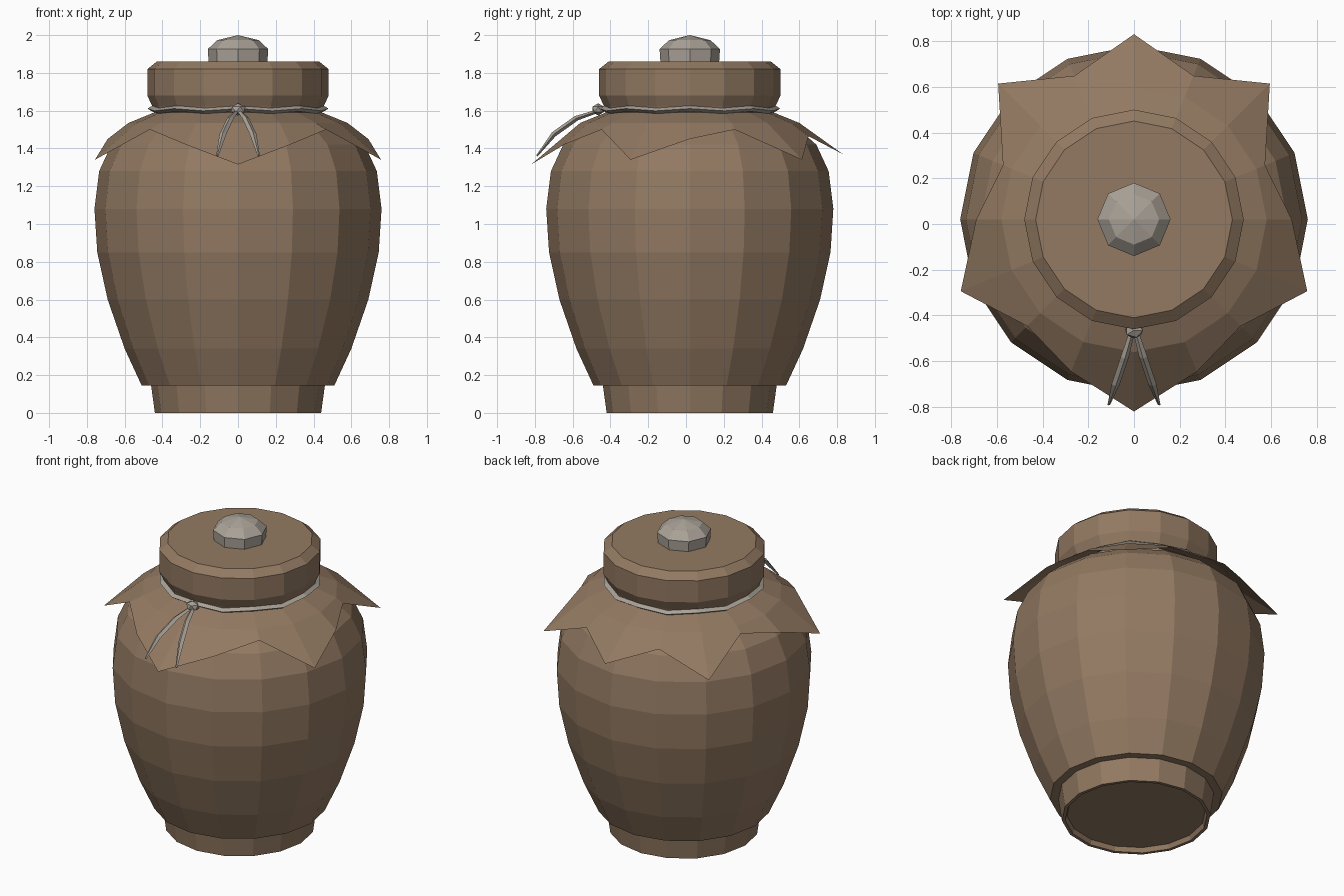
import bpy, bmesh, math
from mathutils import Vector

cube = bpy.data.objects.get("Cube")
if cube:
    bpy.data.objects.remove(cube, do_unlink=True)

CY = 0.02  # the jar axis sits a little behind the origin
SIDES = 16


def material(name, rgb):
    m = bpy.data.materials.new(name)
    m.use_nodes = True
    m.diffuse_color = (*rgb, 1)
    m.node_tree.nodes["Principled BSDF"].inputs["Base Color"].default_value = (*rgb, 1)
    return m


clay = material("brown clay", (0.29, 0.193, 0.122))
grey = material("warm grey", (0.40, 0.36, 0.31))


def ring(r, z, n=SIDES):
    return [Vector((r * math.cos(a), CY + r * math.sin(a), z))
            for a in (math.tau * i / n for i in range(n))]


def loft(name, rings, mat, cap_start=False, cap_end=False, closed=False):
    """Skin a list of equal point rings."""
    bm = bmesh.new()
    loops = [[bm.verts.new(p) for p in pts] for pts in rings]
    n = len(loops[0])
    pairs = list(zip(loops, loops[1:]))
    if closed:
        pairs.append((loops[-1], loops[0]))
    for a, b in pairs:
        for i in range(n):
            j = (i + 1) % n
            bm.faces.new((a[i], a[j], b[j], b[i]))
    if cap_start:
        bm.faces.new(loops[0][::-1])
    if cap_end:
        bm.faces.new(loops[-1])
    bmesh.ops.remove_doubles(bm, verts=bm.verts, dist=0.0005)
    bmesh.ops.recalc_face_normals(bm, faces=bm.faces)
    mesh = bpy.data.meshes.new(name)
    bm.to_mesh(mesh)
    bm.free()
    mesh.materials.append(mat)
    obj = bpy.data.objects.new(name, mesh)
    bpy.context.collection.objects.link(obj)
    return obj


def turned(name, profile, mat, n=SIDES):
    return loft(name, [ring(r, z, n) for r, z in profile], mat, True, True)


# Jar body with stepped foot and shallow recessed base
turned("jar_body", [(0.41, 0.03), (0.42, 0), (0.44, 0), (0.46, 0.145), (0.51, 0.145),
                    (0.60, 0.34), (0.69, 0.60), (0.745, 0.85), (0.76, 1.08),
                    (0.735, 1.28), (0.67, 1.42), (0.58, 1.50), (0.44, 1.56),
                    (0.43, 1.63)], clay)

# Lid with bevelled rims
turned("lid", [(0.45, 1.615), (0.48, 1.68), (0.48, 1.82), (0.43, 1.86)], clay)

# Faceted knob
turned("lid_knob", [(0.155, 1.85), (0.16, 1.926), (0.11, 1.973), (0.0, 2.0)], grey, 8)

# Cloth cover: hem radius and height from the front point round to the back point
half_hem = [(0.84, 1.315), (0.72, 1.42), (0.66, 1.50), (0.82, 1.34), (0.69, 1.45),
            (0.62, 1.50), (0.84, 1.34), (0.68, 1.465), (0.81, 1.37)]
hem = []
for i in range(SIDES):
    a = math.tau * i / SIDES
    step = (i + 4) % SIDES
    r, z = half_hem[min(step, SIDES - step)]
    hem.append(Vector((r * math.cos(a), CY + r * math.sin(a), z)))
loft("cloth_cover", [ring(0.455, 1.63), ring(0.445, 1.59), ring(0.58, 1.535), hem], clay)

# Cord tied round the neck, slightly wavy
cord = []
for k in range(4):
    a = math.tau * k / 4
    pts = ring(0.455 + 0.024 * math.cos(a), 1.605 + 0.015 * math.sin(a))
    for i, p in enumerate(pts):
        p.z += 0.006 * (-1) ** i
    cord.append(pts)
loft("neck_cord", cord, grey, closed=True)

# Knot
bpy.ops.mesh.primitive_ico_sphere_add(subdivisions=1, radius=0.04, location=(0, -0.465, 1.607))
knot = bpy.context.object
knot.name = "cord_knot"
knot.scale = (1.1, 0.9, 0.8)
knot.data.materials.append(grey)

# Two tapering cord tails draped over the front
path = [(0.005, -0.46, 1.60), (0.04, -0.58, 1.56), (0.08, -0.70, 1.475), (0.11, -0.79, 1.36)]
widths = [0.012, 0.018, 0.018, 0.006]
for side, label in ((1, "left"), (-1, "right")):
    sections = []
    for (x, y, z), w in zip(path, widths):
        c = Vector((side * x, y, z))
        sections.append([c + Vector(d) for d in
                         ((w, 0, 0), (0, -w * 0.5, w * 0.6), (-w, 0, 0), (0, w * 0.5, -w * 0.6))])
    loft(label + "_cord_tail", sections, grey, True, True)
